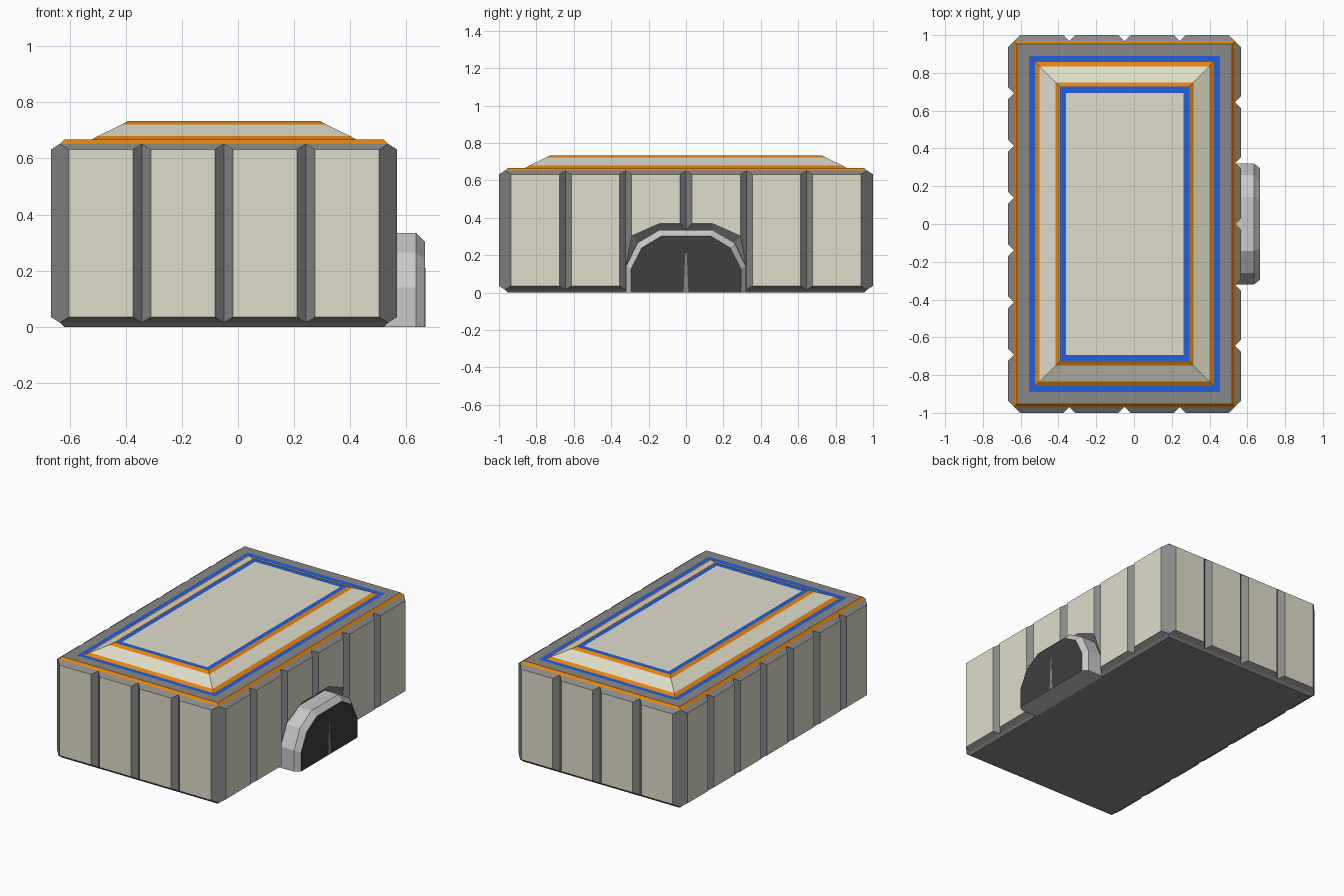
import bpy

if "Cube" in bpy.data.objects:
    bpy.data.objects.remove(bpy.data.objects["Cube"])

CX = -0.05                       # body centre in x (the hatch sticks out to the right)
HX, HY = 0.585, 0.968            # half size of the core
D = 0.032                        # panel thickness and bevel width
Z0, Z1 = 0.015, 0.652            # panel base height range
ZI = 0.02                        # vertical bevel of the panels


def material(name, r, g, b):
    m = bpy.data.materials.new(name)
    m.diffuse_color = (r, g, b, 1)
    m.use_nodes = True
    m.node_tree.nodes["Principled BSDF"].inputs["Base Color"].default_value = m.diffuse_color
    return m


CREAM = material("cream", 0.74, 0.73, 0.59)
GREY = material("mid_grey", 0.25, 0.25, 0.245)
ORANGE = material("orange", 0.78, 0.23, 0.004)
BLUE = material("blue", 0.016, 0.115, 0.72)
DARK = material("dark_grey", 0.05, 0.05, 0.05)
LIGHT = material("light_grey", 0.58, 0.58, 0.58)


def loft(name, rings, bands, start=None, end=None):
    """Skin a stack of equal-length rings; one material per band and per cap."""
    n = len(rings[0])
    verts = [p for r in rings for p in r]
    faces, mats = [], []
    for i, m in enumerate(bands):
        for j in range(n):
            k = (j + 1) % n
            quad = [i * n + j, i * n + k, (i + 1) * n + k, (i + 1) * n + j]
            if verts[quad[2]] == verts[quad[3]]:
                quad.pop()
            faces.append(quad)
            mats.append(m)
    if start:
        faces.append(list(range(n))[::-1])
        mats.append(start)
    if end:
        last = list(range((len(rings) - 1) * n, len(rings) * n))
        # drop a doubled corner from the end cap
        faces.append([v for a, v in enumerate(last) if verts[v] != verts[last[a - 1]]])
        mats.append(end)
    mesh = bpy.data.meshes.new(name)
    mesh.from_pydata(verts, [], faces)
    slots = list(dict.fromkeys(mats))
    for m in slots:
        mesh.materials.append(m)
    for p, m in zip(mesh.polygons, mats):
        p.material_index = slots.index(m)
    obj = bpy.data.objects.new(name, mesh)
    bpy.context.collection.objects.link(obj)
    return obj


def rect(hx, hy, z):
    return [(CX - hx, -hy, z), (CX + hx, -hy, z), (CX + hx, hy, z), (CX - hx, hy, z)]


# Core box with orange top edge, blue border and raised skylight roof
sections = [
    (0.570, 0.953, 0.0, None),
    (HX, HY, Z0, GREY),
    (HX, HY, Z1, GREY),
    (0.570, 0.953, 0.667, ORANGE),
    (0.505, 0.889, 0.667, GREY),
    (0.473, 0.858, 0.667, BLUE),
    (0.449, 0.835, 0.680, ORANGE),
    (0.365, 0.750, 0.721, CREAM),
    (0.343, 0.727, 0.733, ORANGE),
    (0.311, 0.694, 0.733, BLUE),
]
loft("core_and_roof", [rect(*s[:3]) for s in sections], [s[3] for s in sections[1:]],
     GREY, CREAM)

# Mapping from panel coordinates (along wall, height, outward) to each wall
SIDES = {
    "front": lambda u, z, d: (CX + u, -HY - d, z),
    "back": lambda u, z, d: (CX - u, HY + d, z),
    "right": lambda u, z, d: (CX + HX + d, u, z),
    "left": lambda u, z, d: (CX - HX - d, -u, z),
}


def panel(name, side, base, face):
    to3d = SIDES[side]
    loft(name, [[to3d(u, z, 0) for u, z in base], [to3d(u, z, D) for u, z in face]],
         [GREY], None, CREAM)


# Bevelled wall panels
for side, half, count in (("front", HX, 4), ("back", HX, 4),
                          ("left", HY, 7), ("right", HY, 6)):
    w = 2 * half / count
    for i in range(count):
        if side == "right" and i in (2, 3):
            continue             # these two are cut around the hatch
        a, b = -half + i * w, -half + (i + 1) * w
        base = [(a, Z0), (b, Z0), (b, Z1), (a, Z1)]
        face = [(a + D, Z0 + ZI), (b - D, Z0 + ZI), (b - D, Z1 - ZI), (a + D, Z1 - ZI)]
        panel(f"{side}_panel_{i + 1}", side, base, face)

# Two arched panels above the hatch, mirrored
W = HY / 3
arch_base = [(0, 0.335), (0.142, 0.335), (0.26, 0.265), (W, 0.14), (W, Z1), (0, Z1)]
arch_face = [(D, 0.37), (0.14, 0.37), (W - D, 0.303), (W - D, 0.303),
             (W - D, Z1 - ZI), (D, Z1 - ZI)]
for s, label in ((1, "rear"), (-1, "near")):
    base = [(s * u, z) for u, z in arch_base][::s]
    face = [(s * u, z) for u, z in arch_face][::s]
    panel(f"arched_panel_{label}", "right", base, face)


# Arched hatch with bevelled light rim and dark face
def arch(x, half):
    pts = half + [(-y, z) for y, z in reversed(half)]
    return [(x, y, z) for y, z in pts]


outer = [(0.32, 0.0), (0.32, 0.14), (0.26, 0.265), (0.142, 0.335)]
inner = [(0.295, 0.0), (0.295, 0.125), (0.235, 0.24), (0.13, 0.303)]
loft("hatch", [arch(0.52, outer), arch(0.635, outer), arch(0.667, inner)],
     [LIGHT, LIGHT], LIGHT, DARK)

# Thin tapered seam in the middle of the hatch
seam = [(0.013, 0.0), (0.004, 0.21)]
loft("hatch_seam", [arch(0.664, seam), arch(0.668, seam)], [GREY], None, GREY)

# Consistent outward normals on every part
import bmesh
for obj in bpy.context.collection.objects:
    bm = bmesh.new()
    bm.from_mesh(obj.data)
    bmesh.ops.remove_doubles(bm, verts=bm.verts, dist=1e-5)
    if "panel" in obj.name:      # open-backed shells: point away from the body centre
        for f in bm.faces:
            c = f.calc_center_median()
            axis = 0 if abs(c.x - CX) > HX - 1e-4 else 1
            out = (c.x - CX) if axis == 0 else c.y
            if f.normal[axis] * out < 0:
                f.normal_flip()
    else:
        bmesh.ops.recalc_face_normals(bm, faces=bm.faces)
    bm.to_mesh(obj.data)
    bm.free()
